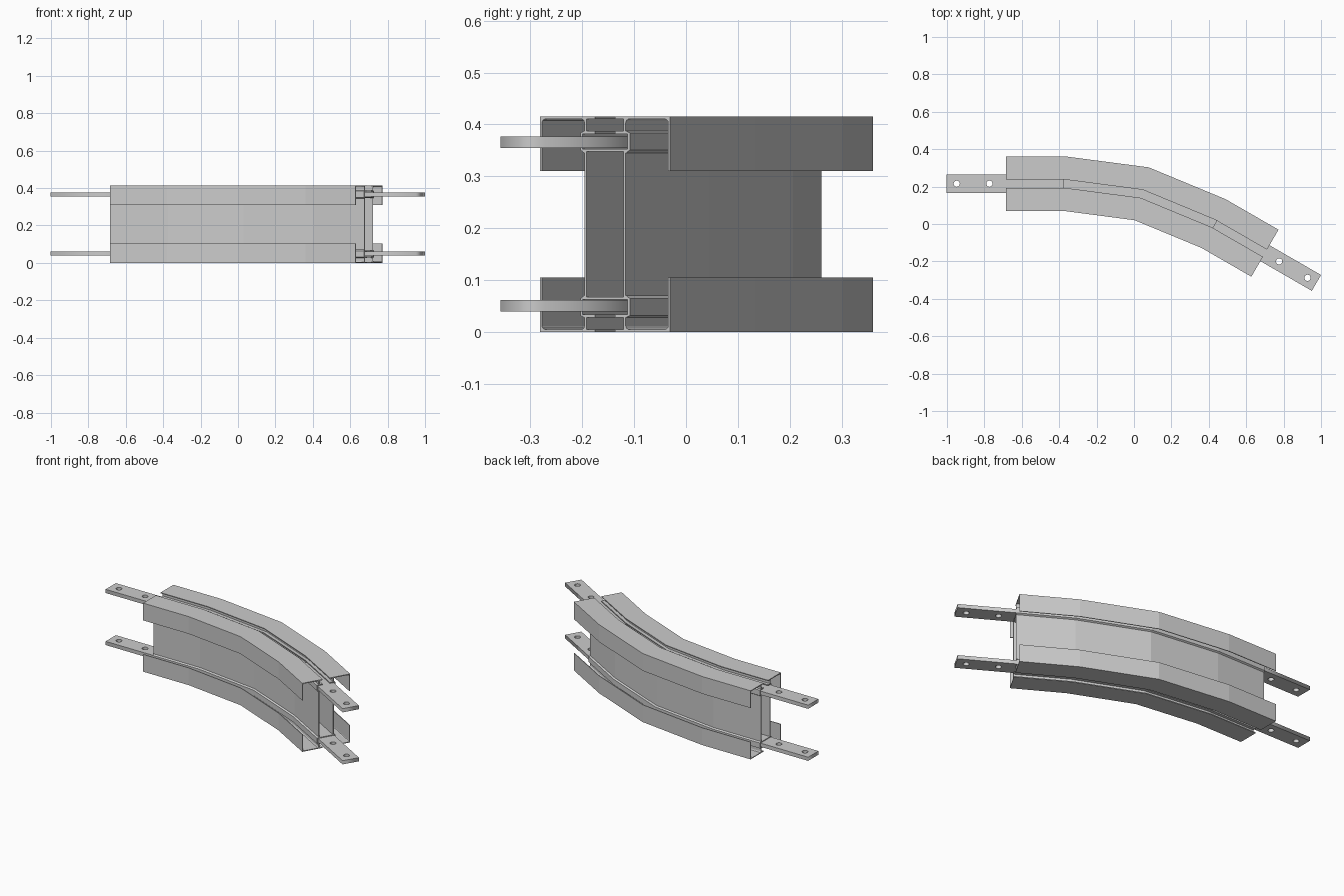
import bpy, bmesh, math
from mathutils import Vector

if "Cube" in bpy.data.objects:
    bpy.data.objects.remove(bpy.data.objects["Cube"])

MID = 0.2075          # half of the rail height
PATH = [Vector(p) for p in [(-0.685, 0.2155), (-0.37, 0.2155), (0.041, 0.1615),
                            (0.425, 0.0025), (0.70, -0.156)]]

# One quarter of the rail section: (sideways, height from the middle)
QUARTER = [(0.046, 0), (0.046, 0.137), (0.055, 0.143), (0.055, 0.176), (0.046, 0.180),
           (0.046, 0.196), (0.0475, 0.200), (0.051, 0.2025), (0.1345, 0.2025),
           (0.139, 0.200), (0.1405, 0.196), (0.1405, 0.103), (0.145, 0.103),
           (0.145, 0.2075), (0.022, 0.2075), (0.022, 0.2025), (0.041, 0.2025),
           (0.041, 0.180), (0.022, 0.180), (0.022, 0.174), (0.050, 0.174),
           (0.050, 0.1455), (0, 0.1455), (0, 0.1405), (0.041, 0.1405), (0.041, 0)]


def mitres(path):
    """Sideways vector at each path point, lengthened at the bends."""
    dirs = [(b - a).normalized() for a, b in zip(path, path[1:])]
    out = []
    for i in range(len(path)):
        a, b = dirs[max(i - 1, 0)], dirs[min(i, len(dirs) - 1)]
        t = (a + b).normalized()
        out.append(Vector((-t.y, t.x)) / t.dot(a))
    return out


# Curved rail: sweep the four mirrored quarters along the faceted path
bm = bmesh.new()
sides = mitres(PATH)
n = len(QUARTER)
for su in (1, -1):
    for sh in (1, -1):
        rings = []
        for p, s in zip(PATH, sides):
            ring = []
            for u, h in QUARTER:
                q = p + s * (u * su)
                ring.append(bm.verts.new((q.x, q.y, MID + h * sh)))
            rings.append(ring)
        for r0, r1 in zip(rings, rings[1:]):
            for i in range(n):
                j = (i + 1) % n
                (u0, h0), (u1, h1) = QUARTER[i], QUARTER[j]
                if u0 == u1 == 0 or h0 == h1 == 0:
                    continue      # seam between quarters
                bm.faces.new((r0[i], r0[j], r1[j], r1[i]))
        bm.faces.new(rings[0])
        bm.faces.new(rings[-1])
bmesh.ops.remove_doubles(bm, verts=bm.verts, dist=1e-5)
bmesh.ops.recalc_face_normals(bm, faces=bm.faces)
mesh = bpy.data.meshes.new("curved_rail")
bm.to_mesh(mesh)
bm.free()
bpy.context.collection.objects.link(bpy.data.objects.new("curved_rail", mesh))


def joint_bar(name, pos, angle, z):
    """Flat bar with two bolt holes; local +x points out of the rail."""
    cu = bpy.data.curves.new(name, 'CURVE')
    cu.dimensions = '2D'
    cu.fill_mode = 'BOTH'
    cu.extrude = 0.0112
    loops = [[(-0.31, -0.049), (0.318, -0.049), (0.318, 0.049), (-0.31, 0.049)]]
    for cx in (0.088, 0.263):
        loops.append([(cx + 0.0165 * math.cos(k * math.tau / 24),
                       0.0165 * math.sin(k * math.tau / 24)) for k in range(24)])
    for pts in loops:
        sp = cu.splines.new('POLY')
        sp.points.add(len(pts) - 1)
        for pt, (x, y) in zip(sp.points, pts):
            pt.co = (x, y, 0, 1)
        sp.use_cyclic_u = True
    ob = bpy.data.objects.new(name, cu)
    bpy.context.collection.objects.link(ob)
    ob.location = (pos.x, pos.y, z)
    ob.rotation_euler.z = angle
    bpy.ops.object.select_all(action='DESELECT')
    ob.select_set(True)
    bpy.context.view_layer.objects.active = ob
    bpy.ops.object.convert(target='MESH')


# Joint bars at both ends, upper and lower
for level, z in (("lower", 0.0505), ("upper", 0.3655)):
    joint_bar(f"{level}_left_joint_bar", PATH[0], math.pi, z)
    joint_bar(f"{level}_right_joint_bar", PATH[-1], math.radians(-30), z)
